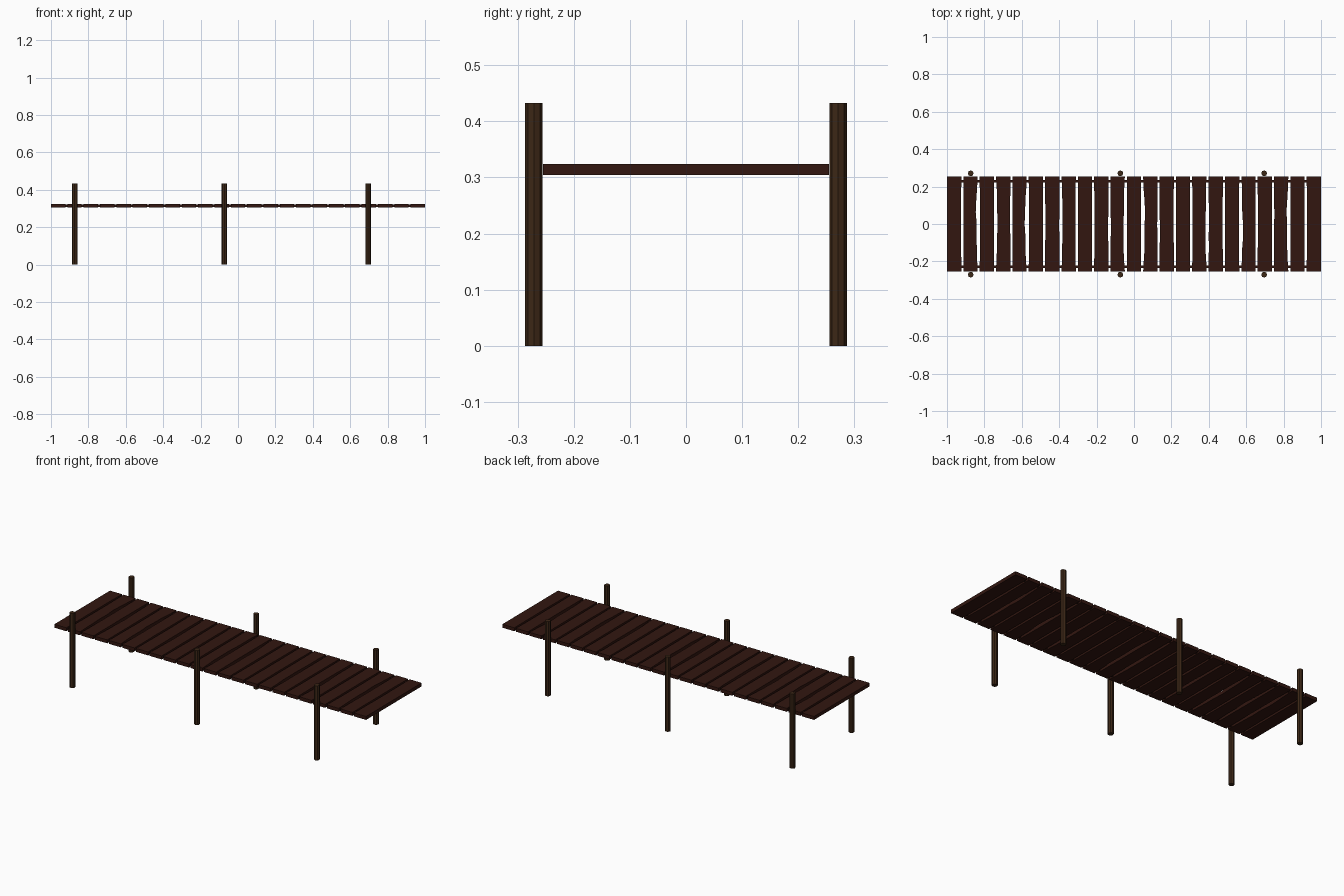
import bpy, bmesh, math, random

if "Cube" in bpy.data.objects:
    bpy.data.objects.remove(bpy.data.objects["Cube"])
random.seed(4)

def material(name, rgb):
    m = bpy.data.materials.new(name)
    m.diffuse_color = (*rgb, 1)
    m.use_nodes = True
    m.node_tree.nodes["Principled BSDF"].inputs["Base Color"].default_value = m.diffuse_color
    return m

plank_mat = material("dark_red_wood", (0.032, 0.008, 0.005))
post_mat = material("brown_wood", (0.045, 0.02, 0.008))

COUNT, WIDTH, HALF_LEN = 23, 0.077, 0.255
Z0, Z1 = 0.304, 0.324
PITCH = (2 - WIDTH) / (COUNT - 1)

def edge_offsets(n, worn):
    # inward wear along a long edge, zero at the plank ends
    amp = 0.012 if worn else 0.002
    return [amp * math.sin(math.pi * i / n) * random.uniform(0.4, 1) for i in range(n + 1)]

def plank(i):
    n = 8
    x = -1 + WIDTH / 2 + i * PITCH
    left = edge_offsets(n, i in (3, 7, 12, 18))
    right = edge_offsets(n, i in (1, 4, 10, 15, 20))
    if i == 0:
        left = [0] * (n + 1)
    if i == COUNT - 1:
        right = [0] * (n + 1)
    ys = [-HALF_LEN + 2 * HALF_LEN * k / n for k in range(n + 1)]
    bm = bmesh.new()
    rows = []
    for y, l, r in zip(ys, left, right):
        a, b = x - WIDTH / 2 + l, x + WIDTH / 2 - r
        rows.append([bm.verts.new(p) for p in ((a, y, Z0), (b, y, Z0), (b, y, Z1), (a, y, Z1))])
    for p, q in zip(rows, rows[1:]):
        for k in range(4):
            bm.faces.new((p[k], p[(k + 1) % 4], q[(k + 1) % 4], q[k]))
    bm.faces.new(rows[0])
    bm.faces.new(rows[-1])
    bmesh.ops.recalc_face_normals(bm, faces=bm.faces)
    me = bpy.data.meshes.new("plank")
    bm.to_mesh(me)
    bm.free()
    me.materials.append(plank_mat)
    bpy.context.collection.objects.link(bpy.data.objects.new(f"deck_plank_{i + 1}", me))

# Deck planks
for i in range(COUNT):
    plank(i)

for side, label in ((-1, "front"), (1, "back")):
    # Thin stringer joining the planks
    bpy.ops.mesh.primitive_cube_add(size=1, location=(0, side * 0.228, 0.314))
    s = bpy.context.object
    s.name = f"{label}_stringer"
    s.scale = (1.94, 0.012, 0.012)
    s.data.materials.append(plank_mat)
    # Octagonal posts
    for k, x in enumerate((-0.873, -0.073, 0.696)):
        bpy.ops.mesh.primitive_cylinder_add(vertices=8, radius=0.0155, depth=0.433,
                                            location=(x, side * 0.271, 0.2165))
        p = bpy.context.object
        p.name = f"{label}_post_{k + 1}"
        p.data.materials.append(post_mat)
